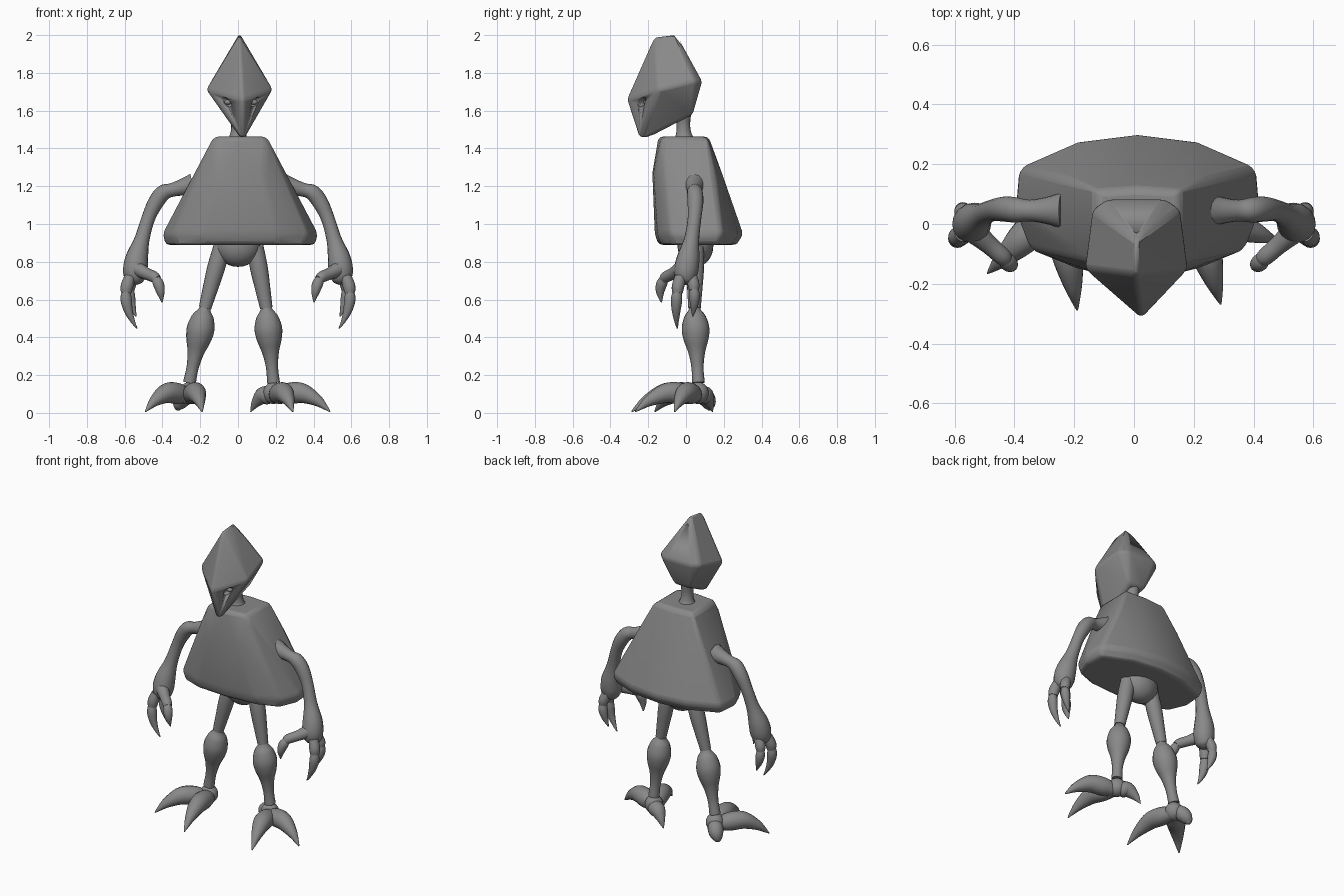
import bpy, bmesh, math
from mathutils import Vector, Matrix

if "Cube" in bpy.data.objects:
    bpy.data.objects.remove(bpy.data.objects["Cube"])

grey = bpy.data.materials.new("stone grey")
grey.diffuse_color = (0.25, 0.25, 0.25, 1)
grey.use_nodes = True
grey.node_tree.nodes["Principled BSDF"].inputs["Base Color"].default_value = grey.diffuse_color


def finish(name, bm, angle=40):
    bmesh.ops.recalc_face_normals(bm, faces=bm.faces)
    me = bpy.data.meshes.new(name)
    bm.to_mesh(me)
    bm.free()
    me.materials.append(grey)
    ob = bpy.data.objects.new(name, me)
    bpy.context.collection.objects.link(ob)
    bpy.ops.object.select_all(action='DESELECT')
    ob.select_set(True)
    bpy.context.view_layer.objects.active = ob
    bpy.ops.object.shade_smooth_by_angle(angle=math.radians(angle))
    return ob


def apply_mods(ob):
    bpy.ops.object.select_all(action='DESELECT')
    ob.select_set(True)
    bpy.context.view_layer.objects.active = ob
    for m in list(ob.modifiers):
        bpy.ops.object.modifier_apply(modifier=m.name)


def hull(name, pts, bevel):
    """Faceted solid with softened edges."""
    bm = bmesh.new()
    for p in pts:
        bm.verts.new(p)
    res = bmesh.ops.convex_hull(bm, input=bm.verts)
    loose = [v for v in bm.verts if not v.link_faces]
    bmesh.ops.delete(bm, geom=loose, context='VERTS')
    bmesh.ops.dissolve_limit(bm, angle_limit=math.radians(4), verts=bm.verts, edges=bm.edges)
    ob = finish(name, bm)
    mod = ob.modifiers.new("soft edges", 'BEVEL')
    mod.width, mod.segments = bevel, 3
    mod.limit_method, mod.angle_limit = 'ANGLE', math.radians(15)
    apply_mods(ob)
    return ob


def ellipsoid(name, c, r, turn=0):
    bm = bmesh.new()
    m = Matrix.Translation(c) @ Matrix.Rotation(turn, 4, 'Y') @ Matrix.Diagonal((*r, 1))
    bmesh.ops.create_uvsphere(bm, u_segments=24, v_segments=14, radius=1, matrix=m)
    return finish(name, bm, 60)


def spline(p, step=5):
    """Smooth path through (x, y, z, radius) points."""
    p = [Vector(q) for q in p]
    p = [p[0] * 2 - p[1]] + p + [p[-1] * 2 - p[-2]]
    out = []
    for a, b, c, d in zip(p, p[1:], p[2:], p[3:]):
        for i in range(step):
            t = i / step
            out.append(0.5 * (2 * b + (c - a) * t + (2 * a - 5 * b + 4 * c - d) * t * t
                              + (3 * b - a - 3 * c + d) * t ** 3))
    return out + [p[-2]]


def tube(name, pts, sides=16):
    path = spline(pts)
    bm = bmesh.new()
    rings, prev = [], None
    axis = Vector((1, 0, 0))
    for i, q in enumerate(path):
        t = (path[min(i + 1, len(path) - 1)] - path[max(i - 1, 0)]).to_3d().normalized()
        if prev is None:
            axis = t.orthogonal().normalized()
        else:
            axis = prev.rotation_difference(t) @ axis
        prev = t
        side = t.cross(axis)
        r = max(q[3], 0.003)
        rings.append([bm.verts.new(q.to_3d() + r * (axis * math.cos(a) + side * math.sin(a)))
                      for a in (k * math.tau / sides for k in range(sides))])
    for a, b in zip(rings, rings[1:]):
        for k in range(sides):
            j = (k + 1) % sides
            bm.faces.new((a[k], a[j], b[j], b[k]))
    bm.faces.new(rings[0])
    bm.faces.new(rings[-1])
    return finish(name, bm, 50)


def claw(name, base, tip, r, lift):
    """Fat horn-like toe arching from base down to the tip."""
    b, e = Vector(base), Vector(tip)
    pts = []
    for t, k, h in ((0, .7, 0), (.22, 1, .55), (.48, .95, 1), (.75, .58, .75), (.92, .24, .28), (1, .05, 0)):
        pts.append((*(b.lerp(e, t) + Vector((0, 0, lift * h))), r * k))
    return tube(name, pts)


# Torso: flared shell, wide at the hem
cx = 0.012
hem = [(0, -.165), (.2, -.15), (.36, -.085), (.412, .05), (.40, .19), (.2, .278), (0, .303)]
pts = []
for s in (-1, 1):
    pts += [(cx + s * x, y, .945) for x, y in hem]
    pts += [(cx + s * x * .96, y * .88, .89) for x, y in hem]
    pts += [(cx + s * x, y, 1.27) for x, y in ((.0, -.178), (.12, -.17), (.22, -.12), (.235, .15), (.1, .19))]
    pts += [(cx + s * x, y, 1.462) for x, y in ((.14, -.13), (.14, .11), (0, -.145), (0, .12))]
hull("torso", pts, .022)

# Head: faceted gem with a front ridge and a pointed chin
pts = [(.005, -.17, 1.995), (.008, -.055, 2.01), (.025, -.318, 1.66), (.026, -.245, 1.435)]
for s in (-1, 1):
    pts += [(.008 + s * .176, -.15, 1.71), (.008 + s * .15, .05, 1.755),
            (.008 + s * .10, .085, 1.755), (.005 + s * .06, .035, 1.58)]
head = hull("head", pts, .016)

# Eye sockets cut into the head, with an eyeball in each
for s in (-1, 1):
    c = Vector((.016 + s * .074, -.232, 1.645))
    cut = ellipsoid("eye_cutter", c, (.036, .03, .017), -s * math.radians(42))
    cut.hide_render = True
    mod = head.modifiers.new("socket", 'BOOLEAN')
    mod.operation, mod.solver, mod.object = 'DIFFERENCE', 'EXACT', cut
    apply_mods(head)
    bpy.data.objects.remove(cut)
    ellipsoid("eyeball", c + Vector((-s * .004, .026, 0)), (.018, .018, .014))

# Neck with a flared collar, and pelvis
tube("neck", [(0, -.01, 1.44, .06), (0, -.012, 1.475, .042), (0, -.014, 1.52, .036),
              (0, -.016, 1.57, .042), (0, -.02, 1.62, .055)])
ellipsoid("pelvis", (0, .05, .885), (.12, .095, .112))

# Arms, fingers and thumbs, mirrored
arm = [(.24, .045, 1.205, .062), (.29, .045, 1.195, .046), (.35, .045, 1.18, .036), (.395, .047, 1.165, .042),
       (.435, .05, 1.115, .042), (.475, .045, 1.03, .036), (.508, .03, .92, .040),
       (.535, .012, .82, .060), (.545, 0, .75, .064), (.55, 0, .70, .048), (.552, 0, .68, .02)]
fingers = {
    "front_finger": [(.572, -.03, .72, .03), (.588, -.042, .67, .033), (.592, -.046, .635, .028)],
    "front_finger_claw": [(.592, -.046, .65, .022), (.592, -.05, .60, .030), (.580, -.052, .54, .023),
                          (.557, -.05, .485, .012), (.535, -.046, .447, .003)],
    "rear_finger": [(.555, .03, .72, .03), (.57, .04, .68, .031), (.575, .042, .65, .026)],
    "rear_finger_claw": [(.575, .042, .665, .02), (.573, .045, .62, .028), (.562, .043, .57, .021),
                         (.54, .036, .51, .003)],
    "thumb": [(.53, -.03, .76, .04), (.485, -.07, .737, .032), (.445, -.105, .72, .03), (.43, -.118, .705, .026)],
    "thumb_claw": [(.44, -.11, .715, .02), (.422, -.128, .685, .029), (.41, -.137, .64, .022),
                   (.402, -.13, .585, .003)],
}
for s, side in ((-1, "left"), (1, "right")):
    for name, path in {"arm": arm, **fingers}.items():
        tube(f"{side}_{name}", [(s * x, y, z, r) for x, y, z, r in path])

# Legs: hip, knee and ankle positions differ because of the stance
for side, hip, knee, ankle in (
        ("left", (-.085, .05, .88), (-.175, .045, .555), (-.257, .065, .16)),
        ("right", (.09, .05, .88), (.15, .045, .555), (.188, .065, .16))):
    h, k, a = Vector(hip), Vector(knee), Vector(ankle)
    tube(side + "_thigh", [(*h, .045), (*h.lerp(k, .35), .047), (*h.lerp(k, .7), .040), (*k, .033)])
    shin = ((-.04, .022), (.03, .034), (.12, .058), (.27, .073), (.42, .066), (.6, .044), (.8, .032), (1, .034))
    tube(side + "_shin", [(*k.lerp(a, t), r) for t, r in shin])
    ellipsoid(side + "_ankle", a + Vector((0, 0, -.055)), (.055, .055, .058))

# Feet: two big front claws and a heel spur each
claw("left_inner_toe", (-.25, .06, .09), (-.19, -.288, .006), .056, .055)
claw("left_outer_toe", (-.27, .05, .09), (-.49, -.165, .006), .056, .055)
tube("left_heel", [(-.26, .07, .10, .035), (-.28, .095, .09, .046), (-.30, .115, .065, .044),
                   (-.315, .125, .035, .03), (-.32, .13, .015, .01)])
claw("right_front_toe", (.2, .05, .09), (.29, -.268, .006), .056, .055)
claw("right_outer_toe", (.2, .05, .09), (.487, -.06, .006), .056, .055)
claw("right_heel", (.19, .07, .09), (.067, .14, .006), .048, .04)
